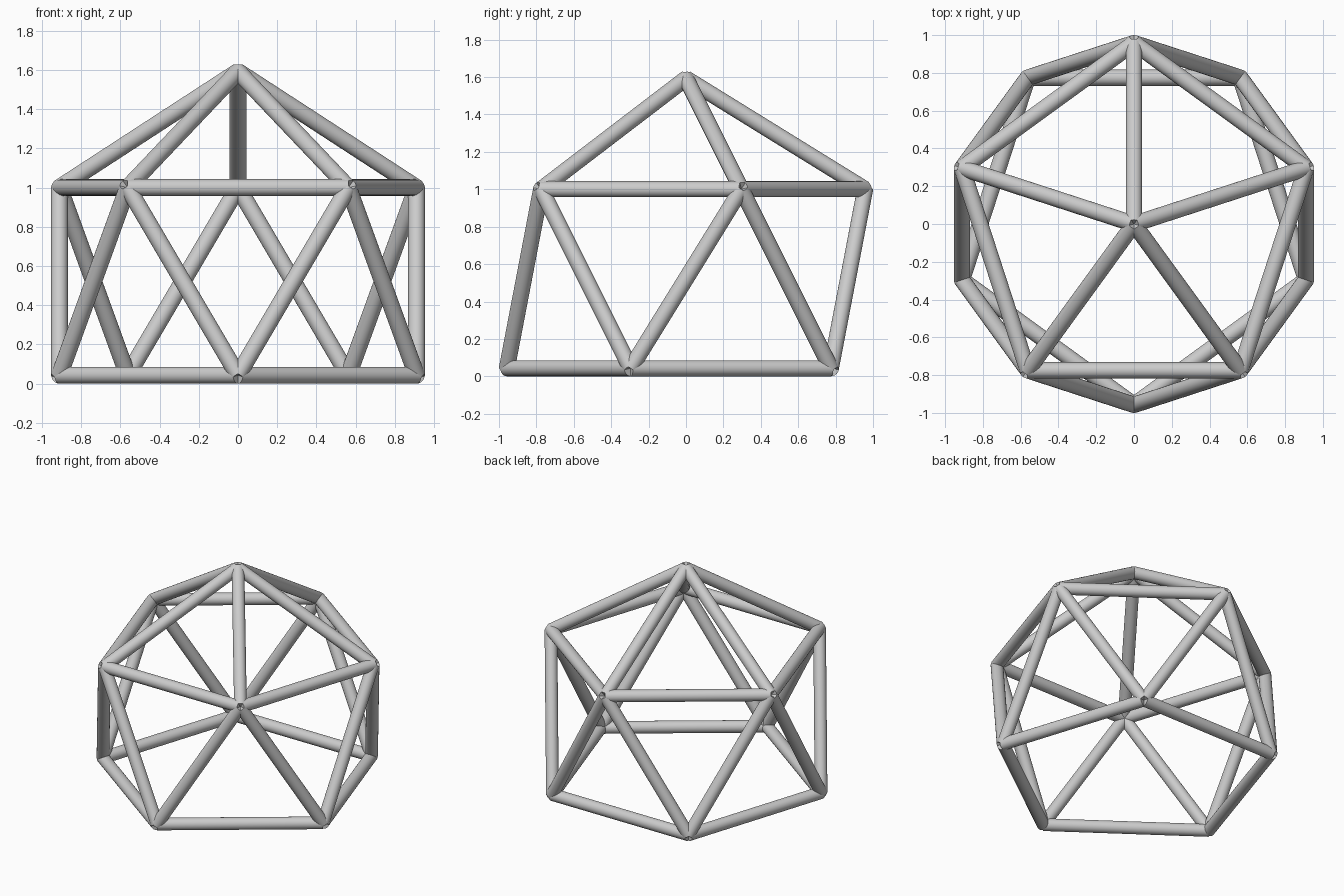
import bpy
from math import cos, sin, pi, sqrt
from mathutils import Vector

if "Cube" in bpy.data.objects:
    bpy.data.objects.remove(bpy.data.objects["Cube"])

TUBE = 0.043               # tube radius
R = 0.9576                 # pentagon ring radius
EDGE = 2 * R * sin(pi / 5)


def ring(start, z):
    return [Vector((R * cos(start + i * 2 * pi / 5), R * sin(start + i * 2 * pi / 5), z))
            for i in range(5)]


def strut(name, a, b):
    d = b - a
    bpy.ops.mesh.primitive_cylinder_add(vertices=24, radius=TUBE, depth=d.length,
                                        location=(a + b) / 2,
                                        rotation=d.to_track_quat('Z', 'Y').to_euler())
    bpy.context.object.name = name
    bpy.ops.object.shade_smooth_by_angle()


# Joints: an icosahedron frame without its bottom point
lower = ring(-pi / 2, TUBE)
upper = ring(pi / 2, TUBE + R)
apex = Vector((0, 0, TUBE + R + sqrt(EDGE ** 2 - R ** 2)))

# Base ring, upper ring and roof struts
for i in range(5):
    strut(f"base_strut_{i}", lower[i], lower[(i + 1) % 5])
    strut(f"upper_strut_{i}", upper[i], upper[(i + 1) % 5])
    strut(f"roof_strut_{i}", upper[i], apex)

# Zigzag wall struts join each base joint to its two nearest upper joints
for i, a in enumerate(lower):
    for j, b in enumerate(sorted(upper, key=lambda p: (p - a).length)[:2]):
        strut(f"wall_strut_{i}_{j}", a, b)
